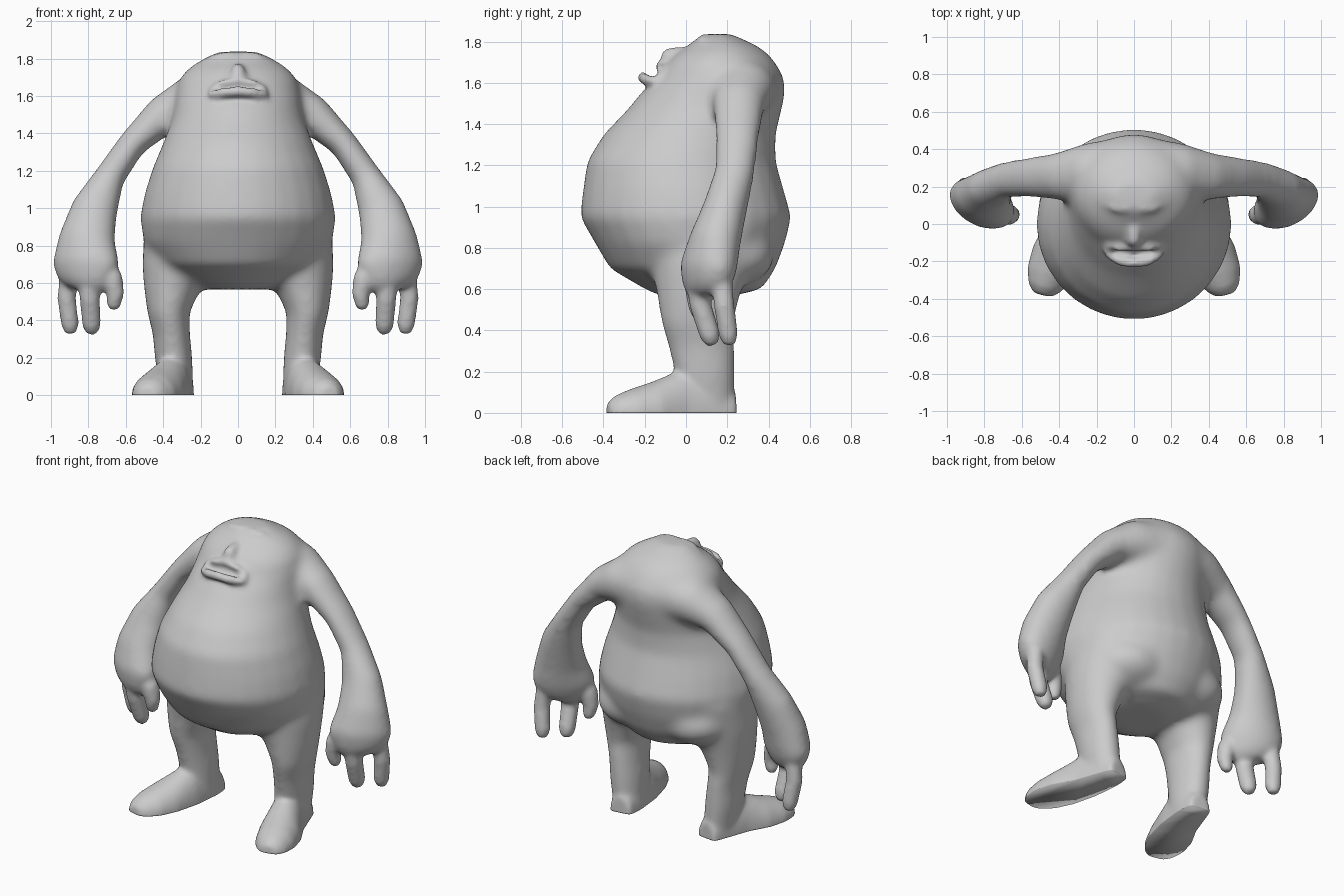
import bpy, bmesh
from math import sin, cos, pi, radians
from mathutils import Vector

if "Cube" in bpy.data.objects:
    bpy.data.objects.remove(bpy.data.objects["Cube"])

SIDES = 28


def tube(bm, rings, side, axis=None, sx=1):
    """Closed loft. Ring = (x, y, z, half size along side, half size across, twist)."""
    rings = [tuple(r) + (0,) * (6 - len(r)) for r in rings]
    centres = [Vector(r[:3]) for r in rings]
    loops = []
    for i, r in enumerate(rings):
        t = Vector(axis) if axis else centres[min(i + 1, len(rings) - 1)] - centres[max(i - 1, 0)]
        t.normalize()
        u = Vector(side)
        u = (u - t * u.dot(t)).normalized()
        v = t.cross(u)
        w = radians(r[5])
        u, v = u * cos(w) - v * sin(w), v * cos(w) + u * sin(w)
        loop = []
        for k in range(SIDES):
            a = 2 * pi * k / SIDES
            p = centres[i] + u * r[3] * cos(a) + v * r[4] * sin(a)
            loop.append(bm.verts.new((p.x * sx, p.y, p.z)))
        loops.append(loop)
    for a, b in zip(loops, loops[1:]):
        for k in range(SIDES):
            n = (k + 1) % SIDES
            bm.faces.new((a[k], a[n], b[n], b[k]))
    bm.faces.new(loops[0])
    bm.faces.new(loops[-1])


def rope(bm, points, side=(0, 1, 0), sx=1):
    """Round tube through (x, y, z, radius) points."""
    tube(bm, [p + (p[3],) for p in points], side, sx=sx)


def arch(half):
    """Mirror half a list of rope points across x = 0."""
    return [(-x, y, z, r) for x, y, z, r in half] + list(reversed(half[:-1]))


def fuse(bm, voxel, passes):
    """Fuse overlapping parts into one soft skin and return its mesh."""
    bmesh.ops.recalc_face_normals(bm, faces=bm.faces)
    mesh = bpy.data.meshes.new("parts")
    bm.to_mesh(mesh)
    ob = bpy.data.objects.new("parts", mesh)
    bpy.context.collection.objects.link(ob)
    m = ob.modifiers.new("fuse", 'REMESH')
    m.mode, m.voxel_size = 'VOXEL', voxel
    m = ob.modifiers.new("soften", 'SMOOTH')
    m.factor, m.iterations = .5, passes
    bpy.context.view_layer.update()
    skin = bpy.data.meshes.new_from_object(ob.evaluated_get(bpy.context.evaluated_depsgraph_get()))
    bpy.data.objects.remove(ob)
    bm.free()
    return skin


# Torso and head: z, front y, back y, half width
core = bmesh.new()
torso = [(.565, -.12, .22, .16), (.60, -.20, .37, .28), (.70, -.37, .435, .43),
         (.82, -.44, .48, .505), (.95, -.515, .512, .525), (1.08, -.50, .475, .50),
         (1.22, -.48, .435, .455), (1.35, -.40, .435, .40), (1.47, -.285, .465, .355),
         (1.55, -.22, .482, .34), (1.62, -.15, .478, .335), (1.69, -.105, .44, .315),
         (1.74, -.055, .40, .275), (1.78, .01, .345, .22), (1.81, .045, .28, .165), (1.837, .075, .22, .11)]
tube(core, [(0, (f + b) / 2, z, w, (b - f) / 2) for z, f, b, w in torso], (1, 0, 0), (0, 0, 1))

for s in (1, -1):
    # Buttock
    tube(core, [(.22, .18, .76 + .16 * cos(a), .24 * sin(a), .25 * sin(a))
                for a in [pi * (i + .2) / 10.4 for i in range(11)]], (1, 0, 0), (0, 0, 1), s)
    # Arm and palm
    tube(core, [(.10, .28, 1.58, .18, .17), (.26, .27, 1.56, .16, .145),
                (.405, .255, 1.495, .128, .105), (.565, .25, 1.345, .108, .077),
                (.685, .237, 1.17, .098, .083), (.765, .192, 1.0, .108, .127, 5),
                (.808, .142, .84, .124, .155, 18), (.812, .107, .70, .125, .195, 27),
                (.826, .106, .61, .10, .165, 30), (.838, .11, .56, .06, .12, 30)], (0, 1, 0), sx=s)
    # Leg
    tube(core, [(.29, .09, .90, .21, .28), (.318, .07, .70, .195, .235),
                (.352, .06, .56, .15, .20), (.372, .055, .44, .113, .178),
                (.355, .075, .32, .1, .163), (.345, .09, .20, .102, .15),
                (.33, .10, .05, .093, .138), (.33, .10, -.12, .093, .138)], (1, 0, 0), (0, 0, 1), s)
core_skin = fuse(core, .018, 20)

# Face: nose, brow ridge, lower lip, upper lip
bm = bmesh.new()
bm.from_mesh(core_skin)
rope(bm, [(0, .03, 1.755, .02), (0, -.04, 1.748, .03), (0, -.085, 1.73, .038), (0, -.115, 1.71, .025)], (0, 0, 1))
rope(bm, arch([(.18, .12, 1.775, .016), (.10, .085, 1.808, .024), (.04, .08, 1.812, .024), (0, .09, 1.808, .022)]))
rope(bm, arch([(.155, -.13, 1.612, .014), (.14, -.16, 1.608, .022), (.08, -.197, 1.618, .027), (0, -.21, 1.626, .028)]))
rope(bm, arch([(.15, -.115, 1.632, .016), (.08, -.13, 1.672, .018), (0, -.13, 1.684, .018)]))

for s in (1, -1):
    # Nostril and cheekbone
    rope(bm, [(.015, -.08, 1.715, .02), (.035, -.085, 1.71, .022), (.045, -.08, 1.71, .012)], sx=s)
    rope(bm, [(.05, .01, 1.752, .016), (.11, .025, 1.745, .022), (.18, .07, 1.735, .016)], sx=s)
    # Two fingers and a thumb
    rope(bm, [(.90, .17, .68, .05), (.917, .185, .52, .05), (.898, .205, .38, .048), (.895, .21, .34, .036), (.894, .21, .325, .02)], sx=s)
    rope(bm, [(.80, .06, .68, .06), (.793, .07, .52, .054), (.783, .115, .38, .051), (.782, .125, .34, .038), (.782, .128, .325, .02)], sx=s)
    rope(bm, [(.73, .07, .74, .05), (.672, .05, .62, .058), (.655, .05, .54, .047), (.665, .06, .48, .038), (.67, .062, .455, .02)], sx=s)
    # Foot, later cut flat at the ground
    tube(bm, [(.312, .24, 0, .10, .07), (.325, .14, 0, .2, .092), (.36, -.02, 0, .212, .112),
              (.415, -.16, 0, .152, .132), (.455, -.27, 0, .115, .122),
              (.48, -.34, 0, .085, .09), (.49, -.38, 0, .05, .05)], (0, 0, 1), sx=s)
skin = fuse(bm, .014, 10)

# Flat soles
bm = bmesh.new()
bm.from_mesh(skin)
bmesh.ops.bisect_plane(bm, geom=bm.verts[:] + bm.edges[:] + bm.faces[:],
                       plane_co=(0, 0, 0), plane_no=(0, 0, 1), clear_inner=True)
bmesh.ops.holes_fill(bm, edges=[e for e in bm.edges if e.is_boundary], sides=0)
bmesh.ops.recalc_face_normals(bm, faces=bm.faces)
bm.to_mesh(skin)
bm.free()
body = bpy.data.objects.new("troll_body", skin)
bpy.context.collection.objects.link(body)
bpy.context.view_layer.objects.active = body
body.select_set(True)
bpy.ops.object.shade_smooth()
